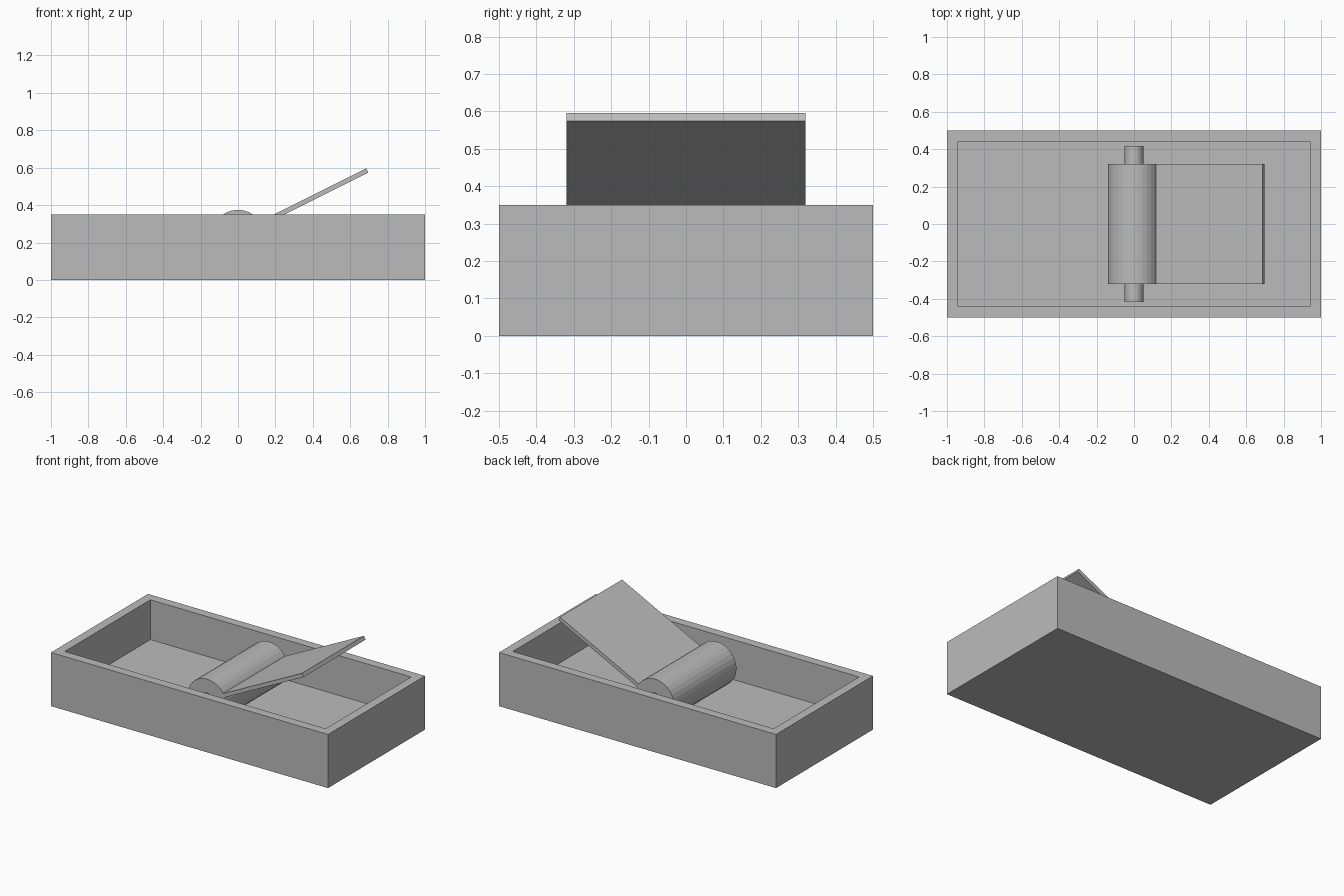
import bpy
import bmesh
import math
from mathutils import Matrix, Vector

cube = bpy.data.objects.get("Cube")
if cube:
    bpy.data.objects.remove(cube, do_unlink=True)

grey = bpy.data.materials.new("plain grey")
grey.use_nodes = True
grey.diffuse_color = (0.5, 0.5, 0.5, 1)
grey.node_tree.nodes["Principled BSDF"].inputs["Base Color"].default_value = (0.5, 0.5, 0.5, 1)

LENGTH, WIDTH, HEIGHT = 2.0, 1.0, 0.35
WALL, FLOOR = 0.083, 0.09
HUB = Vector((0, 0, 0.235))
TILT = math.atan(0.5)


def finish(name, bm):
    mesh = bpy.data.meshes.new(name)
    bmesh.ops.recalc_face_normals(bm, faces=bm.faces)
    bm.to_mesh(mesh)
    bm.free()
    mesh.materials.append(grey)
    obj = bpy.data.objects.new(name, mesh)
    bpy.context.collection.objects.link(obj)
    return obj


def box(size, centre):
    bm = bmesh.new()
    bmesh.ops.create_cube(bm, size=1)
    bmesh.ops.scale(bm, vec=size, verts=bm.verts)
    bmesh.ops.translate(bm, vec=centre, verts=bm.verts)
    return bm


def rod(name, radius, length, sides):
    # Cylinder along y through the hub, turned with the flap
    bm = bmesh.new()
    bmesh.ops.create_cone(bm, cap_ends=True, segments=sides, radius1=radius,
                          radius2=radius, depth=length)
    turn = Matrix.Rotation(-TILT, 4, 'Y') @ Matrix.Rotation(math.pi / 2, 4, 'X')
    bm.transform(Matrix.Translation(HUB) @ turn)
    return finish(name, bm)


# Open tray: inset the top face and sink it to the floor
bm = box((LENGTH, WIDTH, HEIGHT), (0, 0, HEIGHT / 2))
top = max(bm.faces, key=lambda f: f.calc_center_median().z)
bmesh.ops.inset_region(bm, faces=[top], thickness=WALL)
sunk = bmesh.ops.extrude_discrete_faces(bm, faces=[top])["faces"][0]
bmesh.ops.translate(bm, vec=(0, 0, FLOOR - HEIGHT), verts=sunk.verts)
finish("tray", bm)

# Roller on its axle between the long walls
rod("roller", 0.14, 0.64, 32)
rod("axle", 0.05, WIDTH - 2 * WALL, 32)

# Tilted flap growing out of the roller
start, end = 0.12, 0.775
bm = box((end - start, 0.64, 0.025), ((start + end) / 2, 0, 0.004))
bm.transform(Matrix.Translation(HUB) @ Matrix.Rotation(-TILT, 4, 'Y'))
finish("flap", bm)
